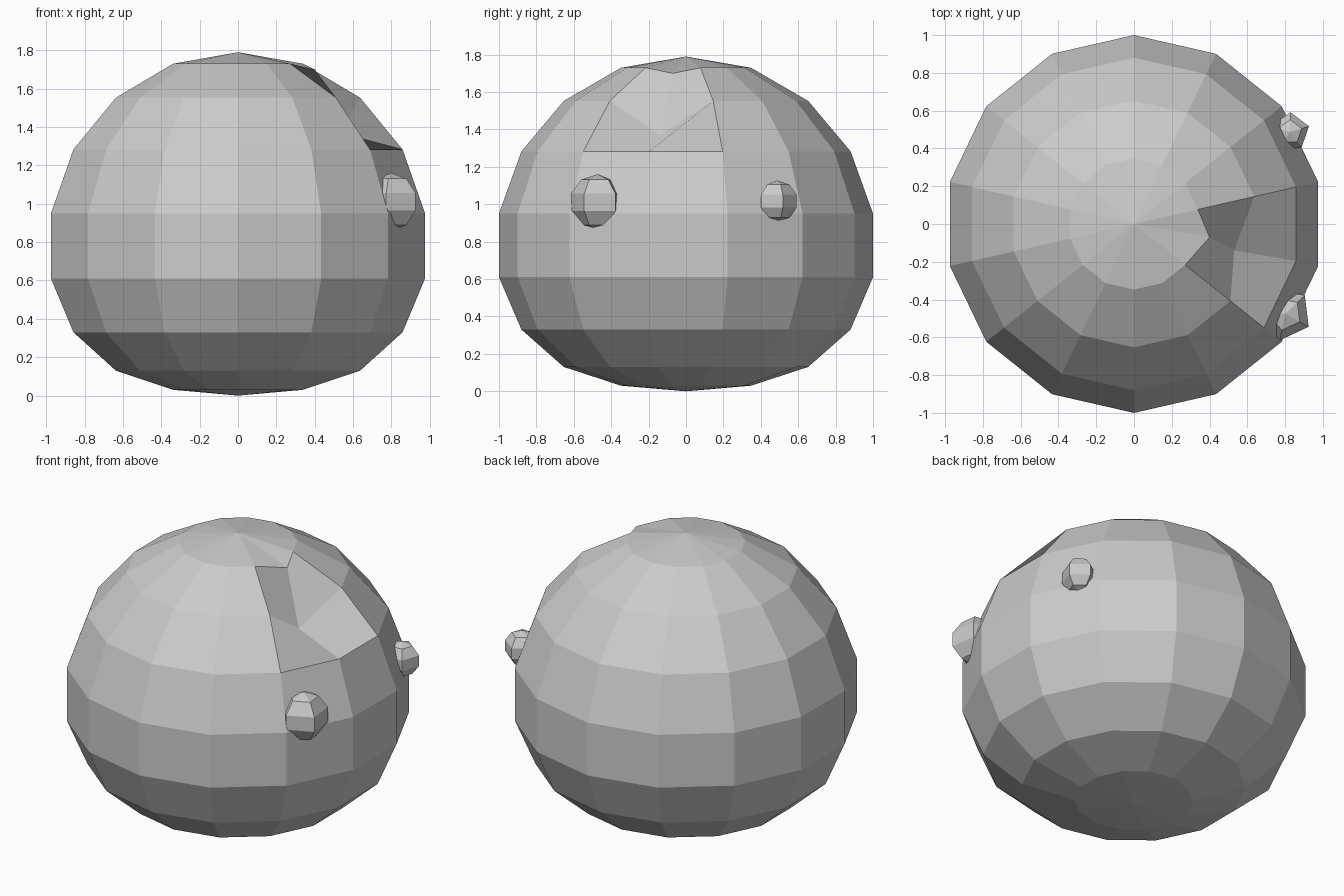
import bpy, bmesh, math

if "Cube" in bpy.data.objects:
    bpy.data.objects.remove(bpy.data.objects["Cube"])

def ringed_solid(name, profile, sides, start_deg, centre=(0, 0, 0), moves=None):
    """Flat-faced round solid from (radius, z) rings; radius 0 makes a pole.
    moves maps (ring, side) to a new vertex position."""
    bm = bmesh.new()
    rings = []
    for r, z in profile:
        count = 1 if r == 0 else sides
        ring = []
        for k in range(count):
            a = math.radians(start_deg) + 2 * math.pi * k / sides
            ring.append(bm.verts.new((centre[0] + r * math.cos(a),
                                      centre[1] + r * math.sin(a),
                                      centre[2] + z)))
        rings.append(ring)
    for lo, hi in zip(rings, rings[1:]):
        for k in range(sides):
            n = (k + 1) % sides
            if len(lo) == 1:
                bm.faces.new((lo[0], hi[n], hi[k]))
            elif len(hi) == 1:
                bm.faces.new((lo[k], lo[n], hi[0]))
            else:
                bm.faces.new((lo[k], lo[n], hi[n], hi[k]))
    for (ring, side), pos in (moves or {}).items():
        rings[ring][side].co = pos
    bm.normal_update()
    mesh = bpy.data.meshes.new(name)
    bm.to_mesh(mesh)
    bm.free()
    obj = bpy.data.objects.new(name, mesh)
    bpy.context.collection.objects.link(obj)
    return obj

def ball_profile(radius, bands):
    angles = [math.pi * i / bands for i in range(1, bands)]
    return ([(0, -radius)]
            + [(radius * math.sin(a), -radius * math.cos(a)) for a in angles]
            + [(0, radius)])

# Squashed round body, with two vertices pushed in for the upper dent
body = [(0, 0), (0.347, 0.03), (0.653, 0.13), (0.88, 0.33), (1, 0.61),
        (1, 0.95), (0.88, 1.283), (0.653, 1.553), (0.347, 1.73), (0, 1.79)]
ringed_solid("body", body, 14, 90,
             moves={(8, 10): (0.40, -0.07, 1.70), (7, 10): (0.53, -0.14, 1.37)})

# Two half-sunk five-sided bumps
def bump(name, radius, start_deg, centre):
    ringed_solid(name, ball_profile(radius, 5), 5, start_deg, centre)

bump("large_bump", 0.15, -29, (0.80, -0.475, 1.01))
bump("small_bump", 0.11, 17, (0.826, 0.487, 1.017))
